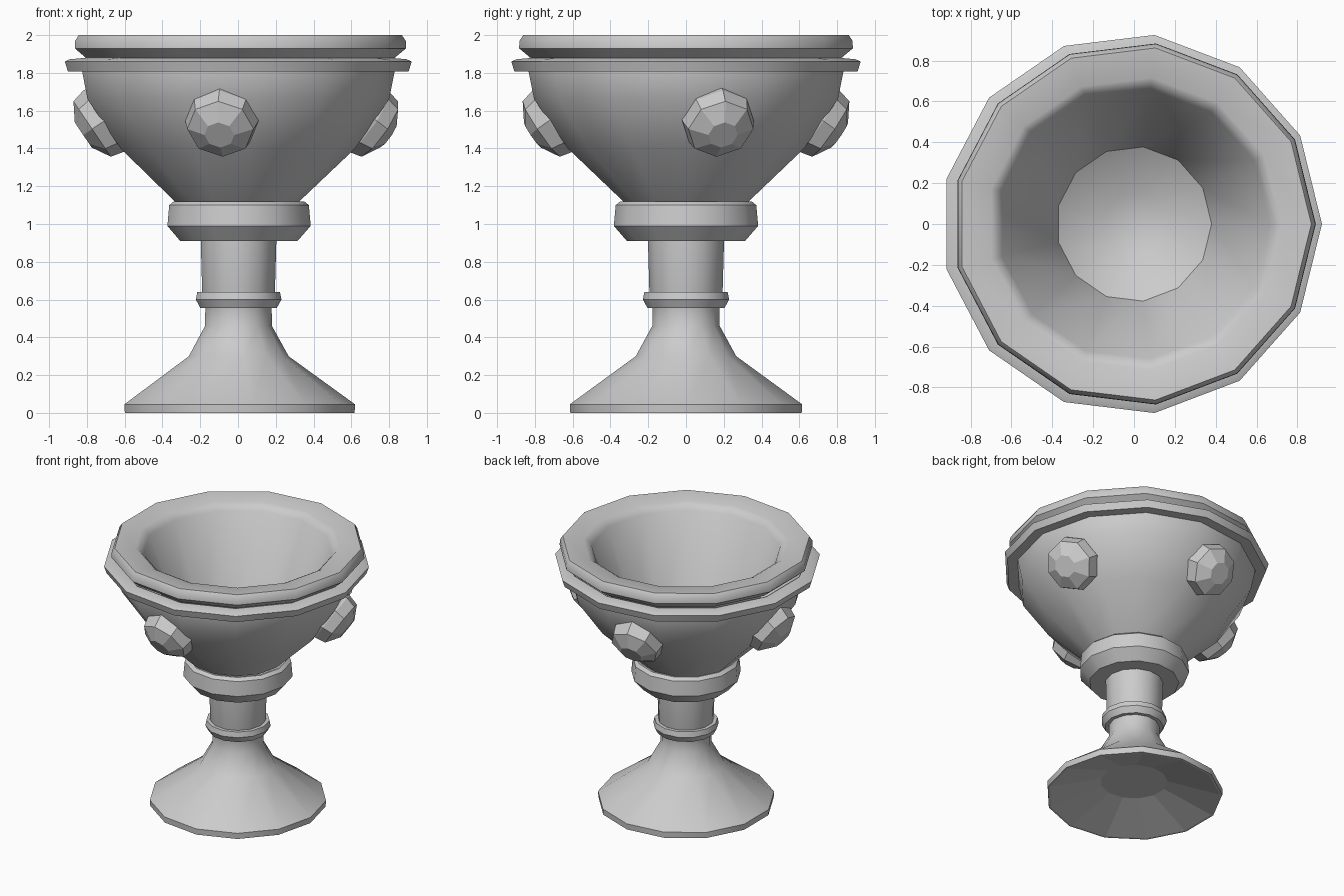
import bpy, bmesh
from math import sin, cos, pi, radians
from mathutils import Vector

if "Cube" in bpy.data.objects:
    bpy.data.objects.remove(bpy.data.objects["Cube"])

SIDES = 13


def lathe(name, profile, sides=SIDES, first_cap=False, last_cap=False):
    """Spin outward-facing (radius, z) points, listed from bottom to top; ends can be capped."""
    bm = bmesh.new()
    rows = [[bm.verts.new((r * cos(2 * pi * i / sides), r * sin(2 * pi * i / sides), z))
             for i in range(sides)] for r, z in profile]
    for a, b in zip(rows, rows[1:]):
        for i in range(sides):
            j = (i + 1) % sides
            bm.faces.new((a[i], a[j], b[j], b[i]))
    if first_cap:
        bm.faces.new(rows[0][::-1])
    if last_cap:
        bm.faces.new(rows[-1])
    mesh = bpy.data.meshes.new(name)
    bm.to_mesh(mesh)
    bm.free()
    ob = bpy.data.objects.new(name, mesh)
    bpy.context.collection.objects.link(ob)
    return ob


def smooth(ob, angle=30):
    bpy.ops.object.select_all(action='DESELECT')
    ob.select_set(True)
    bpy.context.view_layer.objects.active = ob
    bpy.ops.object.shade_smooth_by_angle(angle=radians(angle))


# Faceted hollow underside of the foot
lathe("foot_underside", [(.235, .115), (.60, 0), (.617, 0)], first_cap=True)

# Foot running up into the stem
smooth(lathe("foot_and_stem", [(.617, 0), (.62, .045), (.268, .30), (.18, .46), (.178, .56),
                               (.195, .63), (.203, .91)]))

# Small ring on the stem and large collar under the bowl
smooth(lathe("stem_ring", [(.178, .555), (.205, .555), (.23, .60), (.222, .64), (.195, .64)]))
smooth(lathe("collar", [(.20, .91), (.315, .91), (.385, .99), (.375, 1.10), (.35, 1.12), (.335, 1.12)]))

# Bowl: outer wall
outer = lathe("bowl_outside", [(.335, 1.12), (.63, 1.40), (.81, 1.66), (.84, 1.81), (.84, 1.88)])
outer.location.x = -.01
smooth(outer)

# Rolled rim, inner wall and floor
smooth(lathe("rim_and_bowl_inside", [(.83, 1.88), (.89, 1.93), (.888, 1.97), (.868, 2.0), (.72, 1.985),
                                     (.692, 1.97), (.665, 1.94), (.38, 1.22), (.15, 1.08)],
             last_cap=True), 34)

# Band below the rim
band = lathe("rim_band", [(.84, 1.808), (.915, 1.808), (.932, 1.86), (.905, 1.872), (.84, 1.878)])
band.location.x = -.012
smooth(band, 50)

# Four faceted studs, each on the centre of a bowl face
for k, face in enumerate((0, 3, 6, 9)):
    a = 2 * pi * (face + .5) / SIDES
    tilt = radians(34)
    n = Vector((cos(a) * cos(tilt), sin(a) * cos(tilt), -sin(tilt)))
    gem = lathe(f"stud_{k + 1}", [(.19, -.03), (.195, 0), (.177, .075), (.08, .132)], sides=8, last_cap=True)
    gem.rotation_euler = n.to_track_quat('Z', 'Y').to_euler()
    gem.location = (.71 * cos(a), .71 * sin(a), 1.545)
